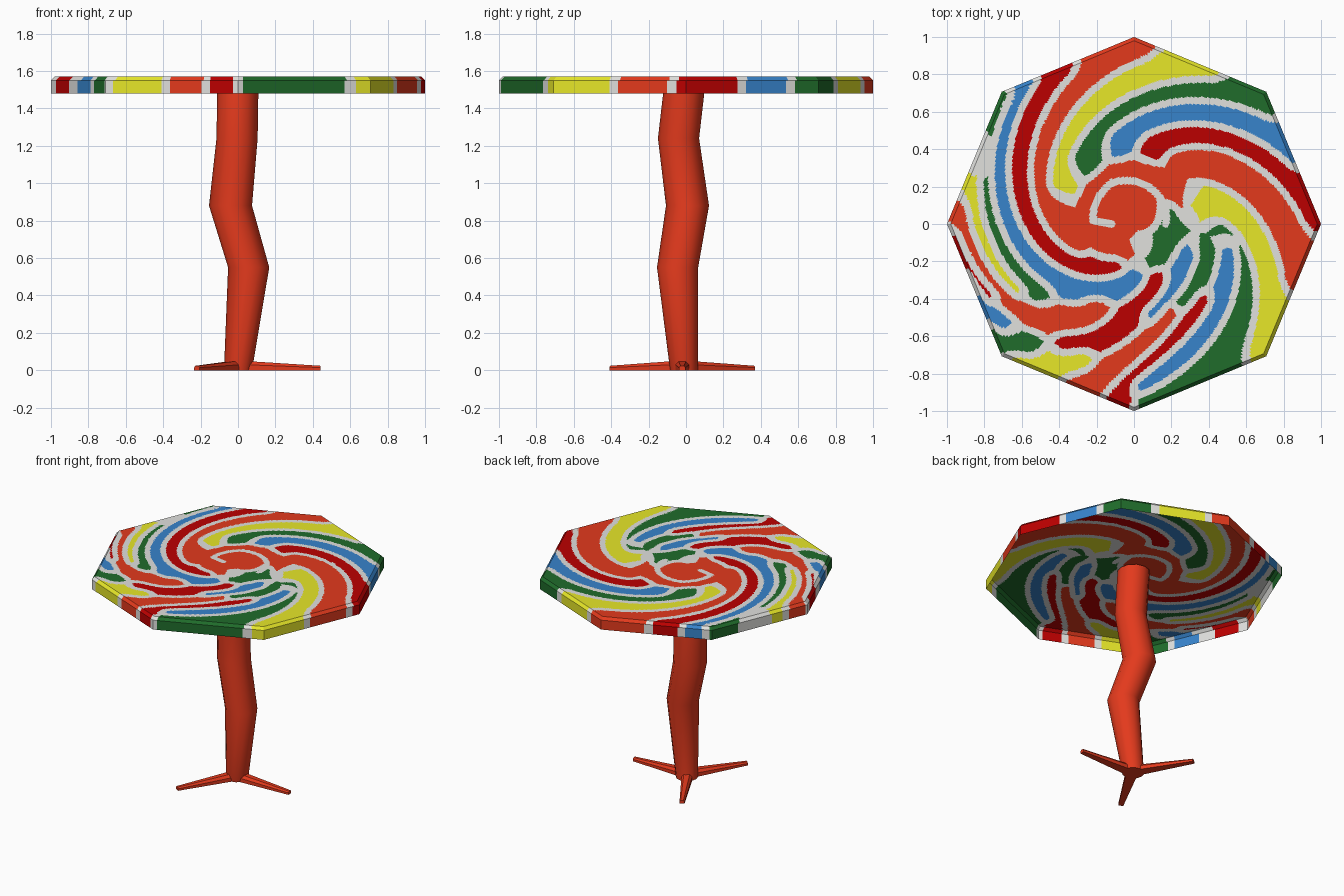
import bpy, math
from mathutils import Vector, kdtree

if "Cube" in bpy.data.objects:
    bpy.data.objects.remove(bpy.data.objects["Cube"])

COLOURS = {
    "orange": (0.77, 0.042, 0.012),
    "red": (0.50, 0.0, 0.0),
    "yellow": (0.80, 0.80, 0.022),
    "green": (0.014, 0.15, 0.024),
    "blue": (0.038, 0.23, 0.60),
    "white": (0.75, 0.75, 0.73),
}
NAMES = list(COLOURS)
MATS = []
for n, c in COLOURS.items():
    m = bpy.data.materials.new("candy " + n)
    m.diffuse_color = (*c, 1)
    m.use_nodes = True
    m.node_tree.nodes["Principled BSDF"].inputs["Base Color"].default_value = m.diffuse_color
    MATS.append(m)

# spiral stripes: start angle, start radius, end angle, end radius, optional bend
STRIPES = {
    "orange": [(90, .96, 198, .32, .3), (-17, .92, 54, .42, .6), (-109, .92, -67, .5),
               (176, .94, 246, .5, 1), (20, .28, 280, .16), (45, .1, 200, .1)],
    "red": [(3, .98, 74, .44, .3), (-94, .96, -49, .56, -1), (-119, .73, -70, .34, .3),
            (185, .96, 206, .86), (115, .91, 246, .24, .5)],
    "yellow": [(64, .92, 152, .47), (-42, .95, 18, .32, .7), (-129, .97, -112, .78),
               (151, .92, 209, .71, .2)],
    "green": [(42, .97, 128, .46), (-86, .96, -2, .47, .8), (-60, .48, -21, .41),
              (14, .21, -79, .19), (217, .96, 229, .86), (135, .97, 215, .64)],
    "blue": [(23, .93, 100, .47, .2), (-88, .86, -11, .53, -.4), (-80, .48, -31, .34),
             (198, .94, 218, .89), (127, .97, 270, .28, .3)],
    "white": [(0, .17, 118, .25), (118, .25, 175, .22), (175, .22, 180, .12)],
}


def stripe_tree(stripes, steps=100):
    """Sample logarithmic spirals into a search tree."""
    tree = kdtree.KDTree((steps + 1) * len(stripes))
    for a0, r0, a1, r1, *bend in stripes:
        for k in range(steps + 1):
            t = k / steps
            a = math.radians(a0 + (a1 - a0) * (t + sum(bend) * t * (1 - t)))
            r = r0 * (r1 / r0) ** t
            tree.insert((r * math.cos(a), r * math.sin(a), 0), 0)
    tree.balance()
    return tree


TREES = {n: stripe_tree(s) for n, s in STRIPES.items()}


def swirl_colour(x, y):
    """Nearest stripe wins; white icing runs between stripes."""
    p = (x, y, 0)
    if TREES["white"].find(p)[2] < 0.02:
        return NAMES.index("white")
    d = sorted((TREES[n].find(p)[2], n) for n in NAMES if n != "white")
    return NAMES.index("white" if d[1][0] - d[0][0] < 0.038 else d[0][1])


def make_object(name, verts, faces, mats):
    me = bpy.data.meshes.new(name)
    me.from_pydata(verts, [], faces)
    for m in mats:
        me.materials.append(m)
    ob = bpy.data.objects.new(name, me)
    bpy.context.collection.objects.link(ob)
    return ob


# octagonal candy canopy: flat top, small chamfer, thin wall, open underneath
SEG, RINGS = 480, 120
profile = [(0.98 * i / RINGS, 1.57) for i in range(1, RINGS + 1)]
profile += [(1.0, 1.55), (1.0, 1.48)]
verts, faces = [(0, 0, 1.57)], []
for r, z in profile:
    for j in range(SEG):
        deg = 360 * j / SEG
        a = math.radians(deg)
        rr = r * math.cos(math.pi / 8) / math.cos(math.radians(deg % 45 - 22.5))
        verts.append((rr * math.cos(a), rr * math.sin(a), z))
for j in range(SEG):
    k = (j + 1) % SEG
    faces.append((0, 1 + j, 1 + k))
    for i in range(len(profile) - 1):
        o, q = 1 + i * SEG, 1 + (i + 1) * SEG
        faces.append((o + j, q + j, q + k, o + k))
canopy = make_object("candy_canopy", verts, faces, MATS)
for p in canopy.data.polygons:
    p.material_index = swirl_colour(p.center.x, p.center.y)


def tube(name, rings):
    """Closed loft through rings of equal point count."""
    n = len(rings[0])
    v = [p for ring in rings for p in ring]
    f = [tuple(reversed(range(n))), tuple(range(len(v) - n, len(v)))]
    for i in range(len(rings) - 1):
        for j in range(n):
            k = (j + 1) % n
            f.append((i * n + j, i * n + k, (i + 1) * n + k, (i + 1) * n + j))
    return make_object(name, v, f, [MATS[0]])


# crooked trunk: centre x, centre y, height, radius
path = [(0, -.01, 0, .075), (.057, -.045, .55, .11), (-.04, .008, .88, .115),
        (-.005, -.04, 1.24, .11), (0, -.003, 1.56, .11)]
trunk = tube("trunk", [[(x + r * math.cos(math.tau * j / 12),
                         y + r * math.sin(math.tau * j / 12), z) for j in range(12)]
                       for x, y, z, r in path])
for p in trunk.data.polygons:
    p.use_smooth = abs(p.normal.z) < 0.9
trunk.data.set_sharp_from_angle(angle=math.radians(35))

# three tapering roots
for i in range(3):
    a = math.tau * i / 3
    d, s = Vector((math.cos(a), math.sin(a), 0)), Vector((-math.sin(a), math.cos(a), 0))
    rings = []
    for dist, w, h in ((0, .04, .052), (.44, .017, .024)):
        c = Vector((0, -.02, 0)) + d * dist
        rings.append([c + s * (w * u) + Vector((0, 0, h * v)) for u, v in
                      ((-1, 0), (1, 0), (1, .6), (.55, 1), (-.55, 1), (-1, .6))])
    tube("root_%d" % (i + 1), rings)
